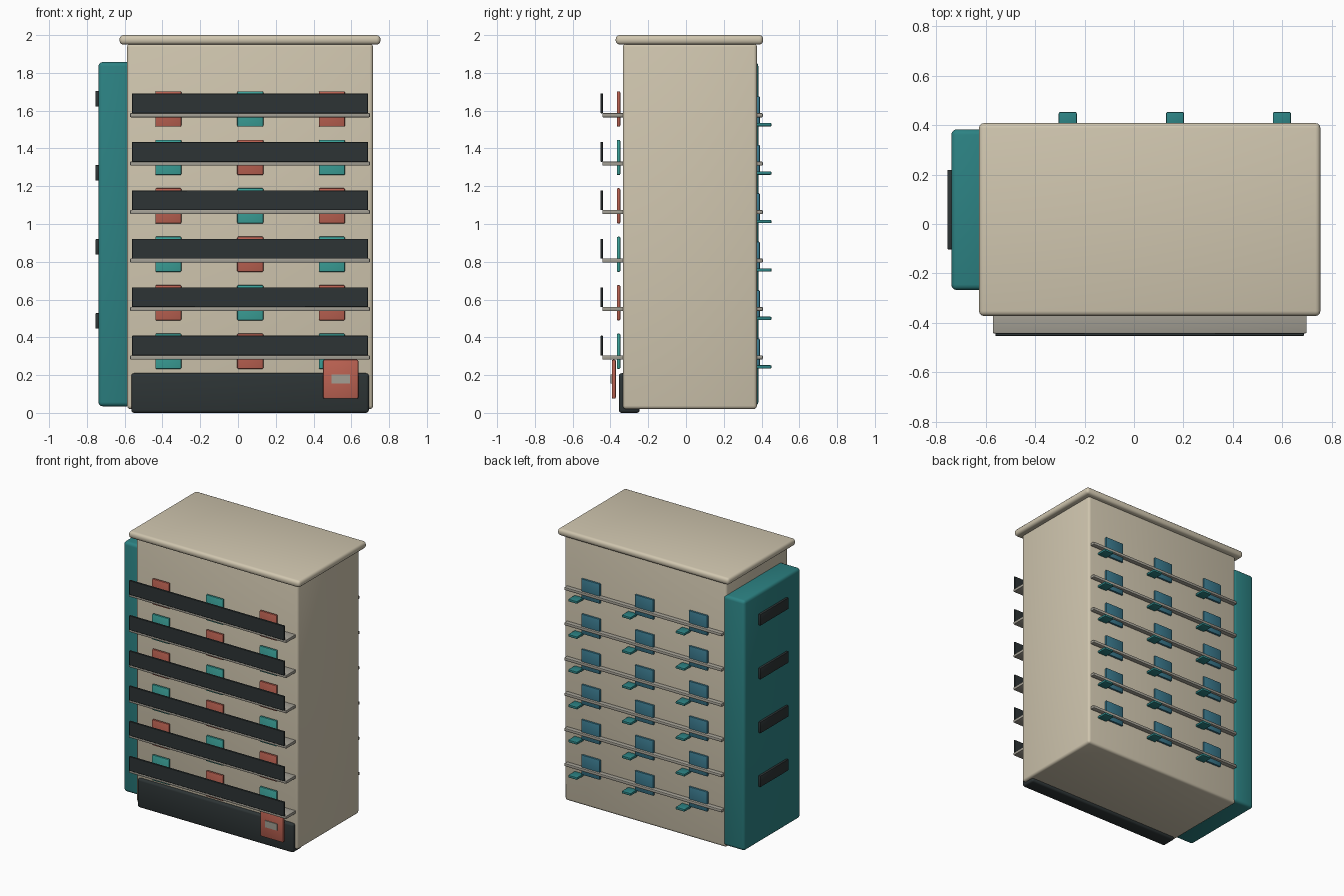
import bpy, bmesh, math

if "Cube" in bpy.data.objects:
    bpy.data.objects.remove(bpy.data.objects["Cube"])


def material(name, rgb):
    """Flat colour from 0-255 sRGB values."""
    m = bpy.data.materials.new(name)
    lin = [(c / 255 / 12.92) if c < 11 else ((c / 255 + 0.055) / 1.055) ** 2.4 for c in rgb]
    m.diffuse_color = (*lin, 1)
    m.use_nodes = True
    m.node_tree.nodes["Principled BSDF"].inputs["Base Color"].default_value = m.diffuse_color
    return m


BEIGE = material("beige", (208, 198, 175))
CHARCOAL = material("charcoal", (45, 52, 53))
TEAL = material("deep_teal", (44, 130, 131))
MINT = material("light_teal", (60, 163, 155))
RED = material("brick_red", (188, 98, 82))
BLUE = material("slate_blue", (58, 120, 140))
GREY = material("warm_grey", (163, 159, 148))


def box(name, x, y, z, mat, bevel=0.0, segments=3):
    """Box from (min, max) ranges, with rounded edges."""
    bm = bmesh.new()
    bmesh.ops.create_cube(bm, size=1)
    for v in bm.verts:
        for i, (lo, hi) in enumerate((x, y, z)):
            v.co[i] = hi if v.co[i] > 0 else lo
    if bevel:
        bmesh.ops.bevel(bm, geom=bm.edges[:], offset=bevel, segments=segments,
                        profile=0.5, affect='EDGES')
    mesh = bpy.data.meshes.new(name)
    bm.to_mesh(mesh)
    bm.free()
    mesh.materials.append(mat)
    ob = bpy.data.objects.new(name, mesh)
    bpy.context.collection.objects.link(ob)
    if bevel:
        bpy.ops.object.select_all(action='DESELECT')
        ob.select_set(True)
        bpy.context.view_layer.objects.active = ob
        bpy.ops.object.shade_smooth_by_angle(angle=math.radians(40))
    return ob


def around(c, width):
    return (c - width / 2, c + width / 2)


# Main cabinet and overhanging lid
box("cabinet_body", (-0.587, 0.715), (-0.334, 0.376), (0.02, 1.955), BEIGE, 0.018)
box("cabinet_lid", (-0.627, 0.754), (-0.372, 0.408), (1.95, 2.0), BEIGE, 0.02)

# Front plinth with a small sign
box("plinth", (-0.565, 0.693), (-0.356, -0.245), (0.0, 0.21), CHARCOAL, 0.015)
box("sign", (0.451, 0.637), (-0.393, -0.371), (0.075, 0.282), RED, 0.008, 2)
box("sign_plate", (0.495, 0.593), (-0.399, -0.391), (0.155, 0.203), GREY)

# Side unit with vents
box("side_unit", (-0.739, -0.565), (-0.267, 0.383), (0.035, 1.857), TEAL, 0.022)
for i in range(4):
    box(f"vent_{i + 1}", (-0.755, -0.735), around(0.058, 0.322),
        around(0.487 + 0.392 * i, 0.082), CHARCOAL, 0.004, 2)

# Six shelf rows, front and back
COLUMNS = (-0.369, 0.065, 0.497)
for r in range(6):
    z = 1.576 - 0.2565 * r
    n = r + 1
    box(f"shelf_{n}", (-0.571, 0.698), (-0.442, -0.32), around(z, 0.022), GREY, 0.004, 2)
    box(f"shelf_lip_{n}", (-0.561, 0.688), (-0.4525, -0.440), (z + 0.01, z + 0.115), CHARCOAL, 0.002, 1)
    box(f"back_rail_{n}", (-0.571, 0.698), (0.365, 0.407), around(z, 0.022), GREY, 0.006, 2)
    for c, x in enumerate(COLUMNS):
        # Coloured front cards in a checker pattern
        box(f"card_{n}_{c + 1}", around(x, 0.138), (-0.366, -0.348), around(z + 0.033, 0.187),
            RED if (r + c) % 2 == 0 else MINT, 0.006, 2)
        # Rear plate and the small tab below it
        box(f"back_plate_{n}_{c + 1}", around(x, 0.15), (0.374, 0.391),
            (z - 0.045, z + 0.1), BLUE, 0.005, 2)
        box(f"back_tab_{n}_{c + 1}", around(x + 0.101, 0.073), (0.374, 0.4525),
            around(z - 0.05, 0.018), TEAL, 0.005, 2)
